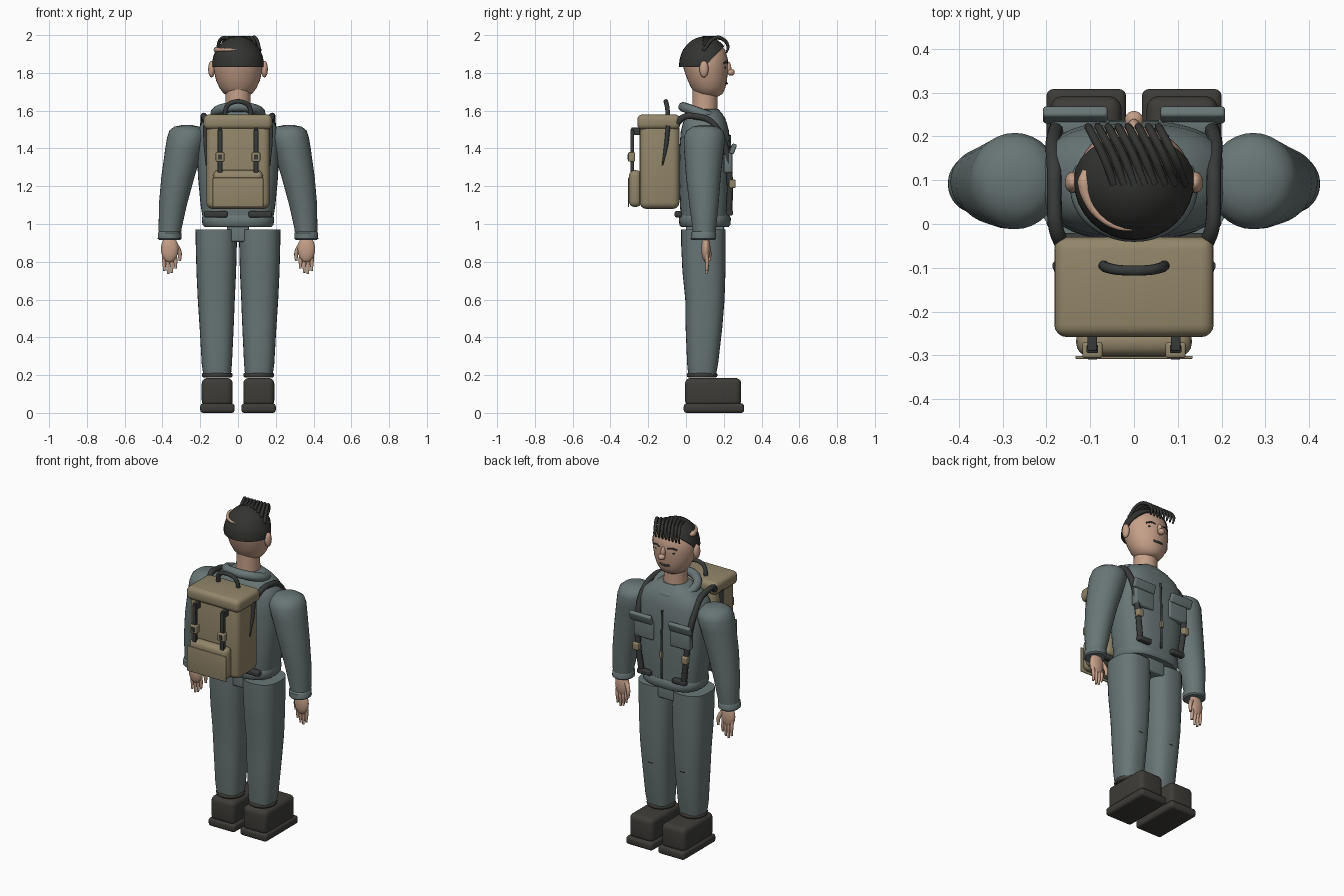
import bpy, bmesh, math
from mathutils import Vector, Matrix

cube = bpy.data.objects.get("Cube")
if cube:
    bpy.data.objects.remove(cube, do_unlink=True)


def material(name, r, g, b):
    m = bpy.data.materials.new(name)
    m.use_nodes = True
    m.diffuse_color = (r, g, b, 1)
    m.node_tree.nodes["Principled BSDF"].inputs["Base Color"].default_value = (r, g, b, 1)
    return m


SLATE = material("slate cloth", .14, .18, .18)
SKIN = material("skin", .56, .35, .25)
KHAKI = material("khaki canvas", .29, .24, .145)
DARK = material("charcoal strap", .04, .042, .042)
HAIR = material("black hair", .033, .035, .031)
BOOT = material("boot leather", .047, .045, .039)


def finish(name, bm, mat, angle=40):
    bmesh.ops.recalc_face_normals(bm, faces=bm.faces[:])
    me = bpy.data.meshes.new(name)
    bm.to_mesh(me)
    bm.free()
    ob = bpy.data.objects.new(name, me)
    bpy.context.collection.objects.link(ob)
    me.materials.append(mat)
    smooth(ob, angle)
    return ob


def smooth(ob, angle=40):
    bpy.ops.object.select_all(action='DESELECT')
    ob.select_set(True)
    bpy.context.view_layer.objects.active = ob
    bpy.ops.object.shade_smooth_by_angle(angle=math.radians(angle))


def loft(name, rings, mat, power=2.0, n=32, s=1):
    """Skin a stack of (x, y, z, rx, ry) superellipse rings."""
    bm = bmesh.new()
    loops = []
    for x, y, z, rx, ry in rings:
        loop = []
        for i in range(n):
            a = math.tau * i / n
            c, d = math.cos(a), math.sin(a)
            loop.append(bm.verts.new((s * x + rx * math.copysign(abs(c) ** (2 / power), c),
                                      y + ry * math.copysign(abs(d) ** (2 / power), d), z)))
        loops.append(loop)
    for a, b in zip(loops, loops[1:]):
        for i in range(n):
            j = (i + 1) % n
            bm.faces.new((a[i], a[j], b[j], b[i]))
    bm.faces.new(loops[0])
    bm.faces.new(loops[-1])
    return finish(name, bm, mat)


def box(name, lo, hi, mat, bevel=.01, s=1, tilt=0):
    lo, hi = Vector(lo), Vector(hi)
    size, mid = hi - lo, (lo + hi) / 2
    bm = bmesh.new()
    bmesh.ops.create_cube(bm, size=1)
    bmesh.ops.scale(bm, vec=size, verts=bm.verts)
    if bevel:
        bmesh.ops.bevel(bm, geom=bm.edges[:], offset=bevel, segments=4, profile=.5, affect='EDGES')
    bmesh.ops.rotate(bm, matrix=Matrix.Rotation(tilt, 3, 'X'), verts=bm.verts)
    bmesh.ops.translate(bm, vec=(s * mid.x, mid.y, mid.z), verts=bm.verts)
    return finish(name, bm, mat)


def ball(name, pos, size, mat, s=1, cuts=()):
    bm = bmesh.new()
    bmesh.ops.create_uvsphere(bm, u_segments=32, v_segments=20, radius=1)
    bmesh.ops.scale(bm, vec=size, verts=bm.verts)
    bmesh.ops.translate(bm, vec=(s * pos[0], pos[1], pos[2]), verts=bm.verts)
    for point, normal in cuts:
        cut = bmesh.ops.bisect_plane(bm, geom=bm.verts[:] + bm.edges[:] + bm.faces[:],
                                     plane_co=point, plane_no=normal, clear_inner=True)
        edges = [e for e in cut["geom_cut"] if isinstance(e, bmesh.types.BMEdge)]
        bmesh.ops.holes_fill(bm, edges=edges)
    return finish(name, bm, mat)


def tube(name, points, radius, mat, s=1, closed=False, taper=None):
    cu = bpy.data.curves.new(name, 'CURVE')
    cu.dimensions = '3D'
    cu.bevel_depth, cu.bevel_resolution, cu.resolution_u = radius, 3, 6
    cu.use_fill_caps = True
    sp = cu.splines.new('BEZIER')
    sp.bezier_points.add(len(points) - 1)
    sp.use_cyclic_u = closed
    for i, (b, p) in enumerate(zip(sp.bezier_points, points)):
        b.co = (s * p[0], p[1], p[2])
        b.handle_left_type = b.handle_right_type = 'AUTO'
        b.radius = taper[i] if taper else 1
    ob = bpy.data.objects.new(name, cu)
    bpy.context.collection.objects.link(ob)
    cu.materials.append(mat)
    bpy.ops.object.select_all(action='DESELECT')
    ob.select_set(True)
    bpy.context.view_layer.objects.active = ob
    bpy.ops.object.convert(target='MESH')
    smooth(bpy.context.object)


# Jacket body, hem and collar
loft("jacket", [(0, .1, .99, .18, .125), (0, .1, 1.1, .198, .132), (0, .1, 1.25, .212, .138),
                (0, .1, 1.4, .218, .135), (0, .1, 1.49, .215, .128), (0, .1, 1.54, .19, .115),
                (0, .1, 1.58, .14, .095), (0, .1, 1.61, .08, .07)], SLATE, 2.6, 40)
loft("jacket_hem", [(0, .1, .985, .178, .126), (0, .1, .995, .188, .135), (0, .1, 1.03, .192, .138),
                    (0, .1, 1.045, .185, .13)], SLATE, 2.6, 40)
ring = [math.tau * i / 16 for i in range(16)]
tube("collar", [(.12 * math.cos(a), .085 + .1 * math.sin(a), 1.585 - .035 * math.sin(a)) for a in ring],
     .026, SLATE, closed=True)
tube("zipper", [(0, .232, 1.47), (0, .239, 1.25), (0, .238, 1.05)], .006, DARK)
box("zipper_pull", (-.008, .235, 1.18), (.008, .25, 1.22), KHAKI, .003)
box("crotch_panel", (-.058, .0, .905), (.058, .2, .995), SLATE, .012)

# Neck and head
loft("neck", [(0, .1, 1.56, .07, .068), (0, .1, 1.69, .066, .066), (0, .1, 1.72, .066, .066)], SKIN)
loft("head", [(0, .125, 1.675, .045, .045), (0, .122, 1.69, .075, .073), (0, .118, 1.72, .098, .09),
              (0, .113, 1.76, .116, .104), (0, .105, 1.82, .13, .117), (0, .1, 1.87, .131, .122),
              (0, .1, 1.92, .112, .108), (0, .1, 1.96, .075, .075), (0, .1, 1.98, .03, .03)], SKIN)
ball("hair_cap", (0, .1, 1.838), (.138, .137, .155), HAIR,
     cuts=[((0, 0, 1.83), (0, 0, 1)), ((0, .1, 1.835), (0, -.72, .7))])
arc = [math.radians(a) for a in (168, 182, 205, 230, 252, 268)]
tube("bald_streak", [(.113 * math.cos(a), .1 + .113 * math.sin(a), 1.922) for a in arc], .015, SKIN,
     taper=[.5, 1.1, .8, .6, .45, .2])
for i in range(8):
    x = -.105 + i * .023
    root = 1.84 + .15 * math.sqrt(max(0, 1 - ((x + .06) / .138) ** 2))
    tube("fringe_lock", [(x + .06, .09, root - .004), (x + .035, .155, 1.986), (x + .012, .2, 1.975),
                         (x, .222, 1.94), (x, .214, 1.905)], .0095, HAIR, taper=[1, 1, 1, .9, .5])
ball("nose_bridge", (0, .222, 1.825), (.014, .018, .035), SKIN)
ball("nose_tip", (0, .238, 1.803), (.021, .02, .018), SKIN)
tube("mouth", [(-.032, .207, 1.748), (0, .216, 1.744), (.032, .207, 1.748)], .006, DARK)

# Backpack
box("pack_body", (-.168, -.245, 1.08), (.168, -.035, 1.54), KHAKI, .035)
box("pack_lid", (-.182, -.258, 1.5), (.182, -.03, 1.58), KHAKI, .028)
box("pack_pocket", (-.132, -.302, 1.09), (.132, -.235, 1.285), KHAKI, .03)
box("pocket_flap_plate", (-.134, -.308, 1.09), (.134, -.301, 1.245), KHAKI, .003)
tube("pack_handle", [(-.07, -.095, 1.575), (-.06, -.1, 1.62), (-.035, -.105, 1.642), (.035, -.105, 1.642),
                     (.06, -.1, 1.62), (.07, -.095, 1.575)], .012, DARK)

# Everything that is mirrored
for side, s in (("left", 1), ("right", -1)):
    # Legs and boots
    loft(side + "_trouser_leg", [(.11, .085, .19, .072, .072), (.112, .088, .26, .08, .082),
                                 (.113, .095, .45, .09, .097), (.115, .1, .6, .098, .104),
                                 (.115, .095, .75, .105, .114), (.115, .092, .9, .109, .118),
                                 (.115, .092, .97, .11, .118)], SLATE, 2.5, s=s)
    tube(side + "_trouser_cuff", [(.11 + .068 * math.cos(a), .085 + .068 * math.sin(a), .2) for a in ring],
         .014, BOOT, s, True)
    for z in (.49, .515):
        tube(side + "_knee_crease", [(.075, .185, z), (.11, .194, z - .006), (.14, .188, z)], .003, DARK, s)
    box(side + "_boot", (.028, -.005, .035), (.192, .292, .185), BOOT, .03, s)
    box(side + "_boot_sole", (.018, -.012, 0), (.2, .308, .05), BOOT, .016, s)

    # Arms and hands
    loft(side + "_sleeve", [(.36, .095, .925, .058, .058), (.36, .097, .97, .06, .062),
                            (.345, .095, 1.1, .074, .077), (.318, .092, 1.25, .088, .092),
                            (.285, .095, 1.4, .1, .106), (.272, .098, 1.46, .103, .11),
                            (.27, .1, 1.495, .093, .096), (.27, .1, 1.515, .068, .065),
                            (.27, .1, 1.523, .03, .03)], SLATE, s=s)
    loft(side + "_cuff", [(.362, .092, .915, .055, .06), (.362, .092, .922, .063, .067),
                          (.361, .093, .952, .063, .067), (.361, .094, .96, .057, .06)], SLATE, s=s)
    ball(side + "_palm", (.362, .105, .868), (.046, .024, .07), SKIN, s)
    for i, tip in enumerate((.765, .742, .735, .752)):
        x = .333 + i * .02
        tube(side + "_finger", [(x, .107, .85), (x - .002, .112, .8), (x - .003, .11, tip)], .0105, SKIN, s,
             taper=[1, 1, .6])
    tube(side + "_thumb", [(.33, .11, .89), (.31, .122, .85), (.308, .125, .805)], .012, SKIN, s,
         taper=[1.1, 1, .6])

    # Face details
    ball(side + "_ear", (.14, .095, 1.82), (.018, .024, .044), SKIN, s)
    ball(side + "_eye", (.05, .205, 1.828), (.018, .007, .007), DARK, s)
    tube(side + "_eyebrow", [(.025, .217, 1.852), (.05, .213, 1.858), (.078, .197, 1.85)], .005, HAIR, s)

    # Chest pockets
    box(side + "_chest_pocket", (.055, .2, 1.27), (.19, .245, 1.39), SLATE, .012, s)
    box(side + "_pocket_flap", (.06, .236, 1.37), (.208, .262, 1.425), SLATE, .008, s, -.35)

    # Shoulder harness
    tube(side + "_shoulder_strap", [(.165, -.045, 1.535), (.178, -.01, 1.567), (.182, .06, 1.568),
                                    (.182, .12, 1.55), (.185, .18, 1.48), (.178, .215, 1.38),
                                    (.165, .232, 1.22), (.145, .228, 1.06)], .017, DARK, s)
    box(side + "_harness_buckle", (.148, .228, 1.19), (.185, .262, 1.235), KHAKI, .006, s)
    box(side + "_front_belt_pad", (.075, .215, 1.045), (.165, .248, 1.075), DARK, .008, s)
    box(side + "_rear_belt_pad", (.055, -.06, 1.035), (.18, -.02, 1.068), DARK, .01, s)

    # Pack straps and buckles
    box(side + "_pack_strap", (.082, -.295, 1.24), (.108, -.275, 1.5), DARK, .004, s)
    box(side + "_pack_strap_anchor", (.084, -.29, 1.47), (.106, -.23, 1.51), DARK, .004, s)
    box(side + "_pack_buckle", (.072, -.306, 1.33), (.118, -.27, 1.38), KHAKI, .006, s)
    box(side + "_buckle_slot", (.085, -.309, 1.342), (.105, -.304, 1.368), DARK, 0, s)
    tube(side + "_pack_side_strap", [(.175, -.095, 1.52), (.172, -.105, 1.42), (.168, -.125, 1.31)],
         .012, DARK, s, taper=[1, .9, .3])
